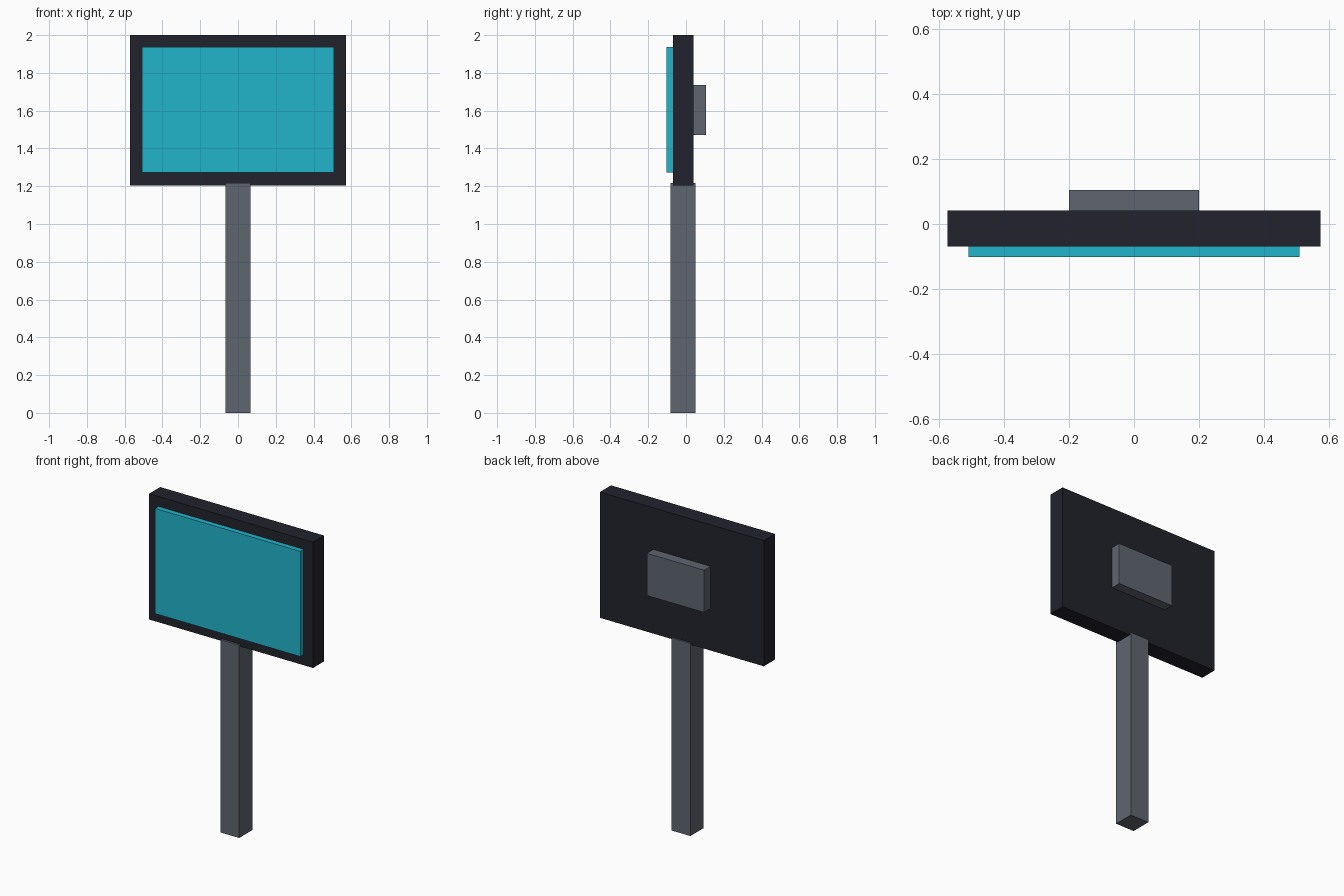
import bpy
from mathutils import Vector

cube = bpy.data.objects.get("Cube")
if cube:
    bpy.data.objects.remove(cube, do_unlink=True)


def make_material(name, rgb):
    mat = bpy.data.materials.new(name)
    mat.use_nodes = True
    color = (*rgb, 1.0)
    mat.diffuse_color = color
    mat.node_tree.nodes["Principled BSDF"].inputs["Base Color"].default_value = color
    return mat


def box(name, low, high, mat):
    """Box spanning two opposite corners, with its size applied."""
    low, high = Vector(low), Vector(high)
    bpy.ops.mesh.primitive_cube_add(size=1, location=(low + high) / 2)
    obj = bpy.context.object
    obj.name = name
    obj.scale = high - low
    bpy.ops.object.transform_apply(location=False, rotation=False, scale=True)
    obj.data.materials.append(mat)
    return obj


grey = make_material("steel grey", (0.114, 0.130, 0.162))
dark = make_material("dark casing", (0.016, 0.016, 0.026))
cyan = make_material("cyan screen", (0.016, 0.462, 0.597))

# Square post, reaching slightly into the casing
box("post", (-0.066, -0.082, 0), (0.066, 0.05, 1.218), grey)

# Display casing with raised screen on the front
box("casing", (-0.573, -0.069, 1.205), (0.573, 0.041, 2), dark)
box("screen", (-0.508, -0.102, 1.272), (0.508, -0.069, 1.937), cyan)

# Equipment box on the back
box("rear_box", (-0.2, 0.041, 1.47), (0.2, 0.105, 1.737), grey)
